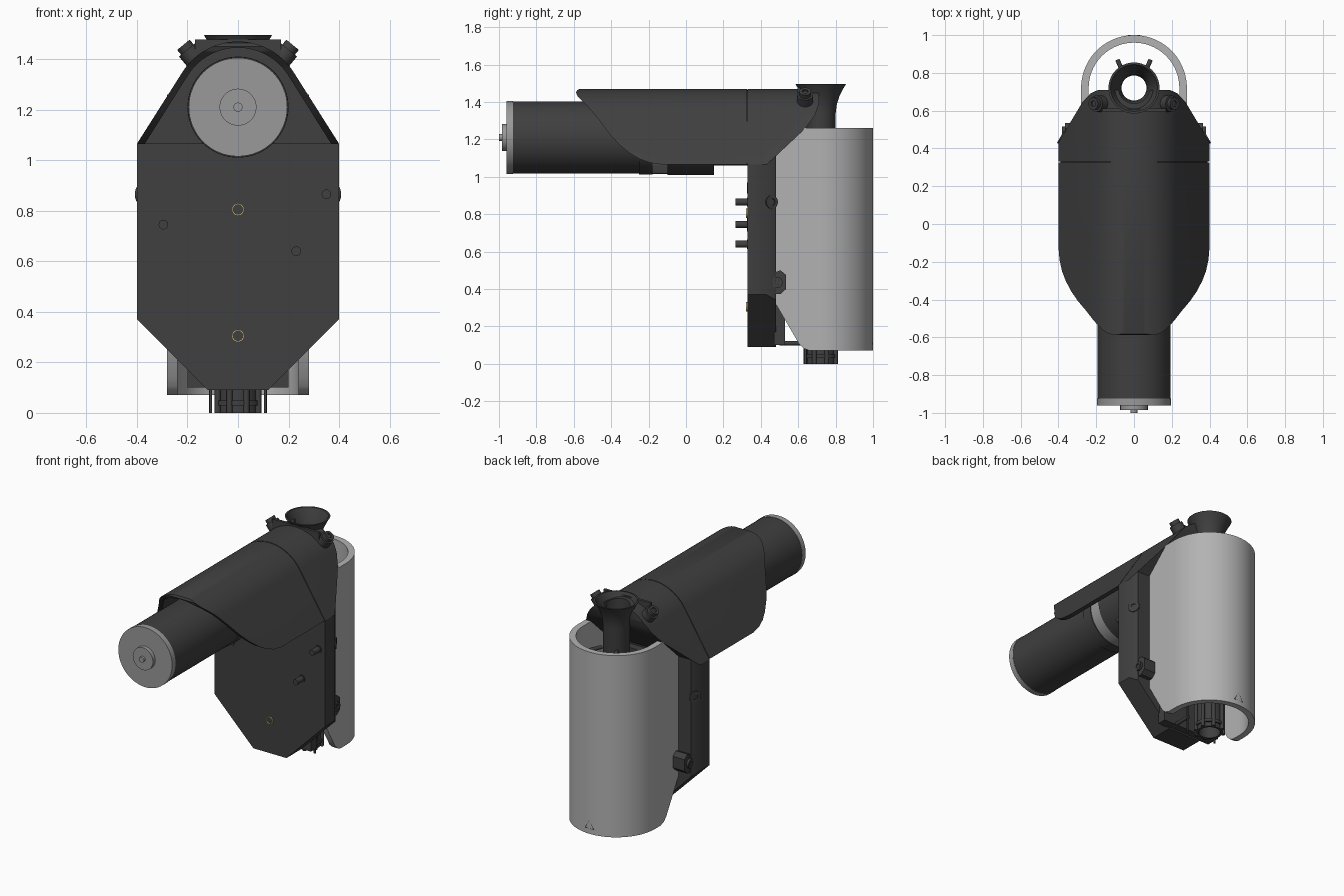
import bpy, bmesh, math
from mathutils import Vector

if "Cube" in bpy.data.objects:
    bpy.data.objects.remove(bpy.data.objects["Cube"])


def mat(name, c):
    m = bpy.data.materials.new(name)
    m.diffuse_color = (*c, 1)
    m.use_nodes = True
    m.node_tree.nodes["Principled BSDF"].inputs["Base Color"].default_value = m.diffuse_color
    return m


DARK = mat("dark_plastic", (0.05, 0.05, 0.05))
LIGHT = mat("light_plastic", (0.45, 0.45, 0.45))
METAL = mat("motor_metal", (0.32, 0.32, 0.32))
BRASS = mat("brass", (0.6, 0.5, 0.25))


def finish(name, bm, m):
    bmesh.ops.recalc_face_normals(bm, faces=bm.faces)
    me = bpy.data.meshes.new(name)
    bm.to_mesh(me)
    bm.free()
    ob = bpy.data.objects.new(name, me)
    bpy.context.collection.objects.link(ob)
    me.materials.append(m)
    return ob


def prism(name, pts, axis, lo, hi, m=DARK):
    """Extrude a 2D outline along x (y,z), y (x,z) or z (x,y)."""
    put = {"x": lambda a, b, t: (t, a, b), "y": lambda a, b, t: (a, t, b),
           "z": lambda a, b, t: (a, b, t)}[axis]
    bm = bmesh.new()
    lower = [bm.verts.new(put(a, b, lo)) for a, b in pts]
    upper = [bm.verts.new(put(a, b, hi)) for a, b in pts]
    bm.faces.new(lower)
    bm.faces.new(upper)
    n = len(pts)
    for i in range(n):
        j = (i + 1) % n
        bm.faces.new((lower[i], lower[j], upper[j], upper[i]))
    return finish(name, bm, m)


def lathe(name, prof, origin, axis=(0, 0, 1), m=DARK, seg=48):
    """Spin a closed (radius, height) profile around an axis."""
    rot = Vector(axis).to_track_quat("Z", "Y")
    bm = bmesh.new()
    rings = []
    for k in range(seg):
        a = math.tau * k / seg
        rings.append([bm.verts.new(rot @ Vector((r * math.cos(a), r * math.sin(a), h)) + Vector(origin))
                      for r, h in prof])
    n = len(prof)
    for k in range(seg):
        A, B = rings[k], rings[(k + 1) % seg]
        for i in range(n):
            j = (i + 1) % n
            bm.faces.new((A[i], A[j], B[j], B[i]))
    return finish(name, bm, m)


def rod(name, p, q, r, m=DARK, seg=48):
    p, q = Vector(p), Vector(q)
    bm = bmesh.new()
    bmesh.ops.create_cone(bm, cap_ends=True, segments=seg, radius1=r, radius2=r, depth=(q - p).length)
    rot = (q - p).to_track_quat("Z", "Y")
    for v in bm.verts:
        v.co = rot @ v.co + (p + q) / 2
    return finish(name, bm, m)


def ring(name, p, axis, r_in, r_out, h, m=DARK, seg=32):
    return lathe(name, [(r_in, 0), (r_out, 0), (r_out, h), (r_in, h)], p, axis, m, seg)


def boolean(ob, cutter, op):
    mod = ob.modifiers.new("cut", "BOOLEAN")
    mod.object, mod.operation, mod.solver = cutter, op, "EXACT"
    bpy.context.view_layer.objects.active = ob
    bpy.ops.object.modifier_apply(modifier=mod.name)
    bpy.data.objects.remove(cutter)


def arch(r, fx, fz, n=32):
    """Arc around the motor axis with straight flanks tangent down to the feet."""
    cz = 1.21
    d = math.hypot(fx, fz - cz)
    t = math.atan2(fz - cz, fx) + math.acos(r / d)
    arc = [(r * math.cos(t + (math.pi - 2 * t) * i / n), cz + r * math.sin(t + (math.pi - 2 * t) * i / n))
           for i in range(n + 1)]
    return [(fx, fz)] + arc + [(-fx, fz)]


def mirrored(half):
    return half + [(-x, y) for x, y in reversed(half)]


# Main housing: front, top and side outlines intersected
body = prism("housing", arch(0.26, 0.4, 1.065) + [(-0.4, 0.37), (-0.12, 0.09), (0.12, 0.09), (0.4, 0.37)],
             "y", 0.33, 0.8)
boolean(body, prism("c", mirrored([(0.5, 0.3), (0.4, 0.3), (0.4, 0.43), (0.28, 0.64), (0.26, 0.68),
                                   (0.23, 0.705), (0.18, 0.72)])[1:-1], "z", 0, 1.6), "INTERSECT")
boolean(body, prism("c", [(0.3, 0), (0.48, 0), (0.48, 1.11), (0.64, 1.26), (0.69, 1.33), (0.71, 1.39),
                          (0.71, 1.5), (0.3, 1.5)], "x", -0.6, 0.6), "INTERSECT")
boolean(body, rod("c", (0, 0.72, 0.8), (0, 0.72, 1.7), 0.082), "DIFFERENCE")
# Round recesses in the front plate
for x, z, r in [(-0.25, 0.905, 0.08), (0.25, 0.905, 0.08), (-0.12, 0.745, 0.038), (0, 0.405, 0.08)]:
    boolean(body, rod("c", (x, 0.3, z), (x, 0.342, z), r), "DIFFERENCE")
    rod("plate_disc", (x, 0.335, z), (x, 0.35, z), r - 0.003)
prism("housing_back", [(-0.2, 0.47), (0.2, 0.47), (0.2, 0.53), (-0.2, 0.53)], "z", 0.1, 1.1)

# Hood over the motor, hollow and cut back in a curve
hood = prism("hood", arch(0.26, 0.4, 1.065), "y", -0.7, 0.325)
boolean(hood, prism("c", [(0.5, 1.0), (-0.13, 1.0), (-0.13, 1.066), (-0.19, 1.074), (-0.25, 1.095),
                          (-0.3, 1.125), (-0.355, 1.17), (-0.41, 1.23), (-0.46, 1.297), (-0.52, 1.37),
                          (-0.58, 1.43), (-0.588, 1.45), (-0.582, 1.463), (-0.565, 1.472), (-0.565, 1.5),
                          (0.5, 1.5)], "x", -0.6, 0.6), "INTERSECT")
boolean(hood, prism("c", arch(0.235, 0.37, 1.063) + [(-0.37, 0.9), (0.37, 0.9)], "y", -0.9, 0.31), "DIFFERENCE")
prism("seam", arch(0.253, 0.39, 1.07), "y", 0.312, 0.34)

# Motor with end cap, shaft and mounting collar
rod("motor", (0, -0.925, 1.21), (0, -0.2, 1.21), 0.193, seg=64)
rod("motor_end_cap", (0, -0.96, 1.21), (0, -0.925, 1.21), 0.195, METAL, 64)
rod("motor_boss", (0, -0.985, 1.21), (0, -0.95, 1.21), 0.073, METAL)
rod("motor_shaft", (0, -1.0, 1.21), (0, -0.95, 1.21), 0.018, METAL, 24)
rod("motor_face_ring", (0, -0.2, 1.21), (0, -0.1, 1.21), 0.194, METAL, 64)
ring("motor_collar", (0, -0.1, 1.21), (0, 1, 0), 0.14, 0.2, 0.25, seg=64)
ring("motor_strap", (0, -0.25, 1.21), (0, 1, 0), 0.19, 0.199, 0.07, seg=64)
rod("motor_gearbox", (0, -0.1, 1.21), (0, 0.34, 1.21), 0.15)

# Locating pins, plate screw and brass inserts
for x, z in [(-0.295, 0.745), (0.23, 0.64), (0.35, 0.865)]:
    rod("pin", (x, 0.265, z), (x, 0.34, z), 0.019, seg=24)
    ring("pin_collar", (x, 0.326, z), (0, 1, 0), 0.019, 0.038 if x < 0 else 0.025, 0.01)
ring("plate_screw", (0, 0.325, 0.94), (0, 1, 0), 0.018, 0.029, 0.01)
for z in (0.805, 0.305):
    ring("brass_insert", (0, 0.322, z), (0, 1, 0), 0.019, 0.025, 0.02, BRASS, 24)

# Light guard: open U-shaped sleeve trimmed at its front edges
def u_arc(r, n=40):
    return [(r * math.cos(math.pi * i / n), 0.72 + r * math.sin(math.pi * i / n)) for i in range(n + 1)]


guard = prism("guard_sleeve", [(0.28, 0.45)] + u_arc(0.28) + [(-0.28, 0.45), (-0.24, 0.45)]
              + u_arc(0.24)[::-1] + [(0.24, 0.45)], "z", 0.07, 1.26, LIGHT)
boolean(guard, prism("c", [(1.1, 0), (0.66, 0), (0.66, 0.071), (0.63, 0.082), (0.605, 0.105), (0.585, 0.14),
                           (0.48, 0.32), (0.48, 1.11), (0.64, 1.265), (0.64, 1.4), (1.1, 1.4)],
                     "x", -0.6, 0.6), "INTERSECT")
tri = [(-0.03, 0.997, 0.105), (0.03, 0.997, 0.105), (0, 0.997, 0.16)]
for i in range(3):
    rod("warning_triangle", tri[i], tri[(i + 1) % 3], 0.003, DARK, 8)
rod("warning_mark", (0, 0.997, 0.118), (0, 0.997, 0.138), 0.003, DARK, 8)

# Funnel and its long feed pipe
lathe("funnel_pipe", [(0.08, 0), (0.08, 1.34), (0.086, 1.385), (0.1, 1.43), (0.12, 1.47), (0.135, 1.495),
                      (0.124, 1.495), (0.105, 1.458), (0.085, 1.415), (0.072, 1.37), (0.066, 1.31),
                      (0.066, 0)], (0, 0.72, 0), seg=64)
prism("funnel_bracket", [(-0.17, 0.595), (0.17, 0.595), (0.17, 0.612), (-0.17, 0.612)], "z", 1.36, 1.478)
ring("pipe_stop", (0, 0.72, 0.03), (0, 0, 1), 0.078, 0.09, 0.02)
for k in range(8):
    a = math.tau * (k + 0.5) / 8
    c, s = math.cos(a), math.sin(a)
    rod("pipe_rib", (0.087 * c, 0.72 + 0.087 * s, 0.0), (0.087 * c, 0.72 + 0.087 * s, 0.25), 0.012, seg=12)

# Paired details on both sides
for s in (-1, 1):
    n = Vector((0.64 * s, 0, 0.77))
    p = Vector((0.165 * s, 0.637, 1.395))
    rod("clamp_ear", p, p + n * 0.055, 0.043, seg=24)
    ring("clamp_washer", p + n * 0.05, n, 0.016, 0.032, 0.03)
    rod("clamp_screw", p, p + n * 0.07, 0.017, seg=6)
    rod("funnel_fin", (0.055 * s, 0.795, 1.2), (0.088 * s, 0.87, 1.2), 0.012, seg=12)
    rod("guide_rod", (0.108 * s, 0.64, 0), (0.108 * s, 0.64, 0.3), 0.006, seg=12)
    rod("guide_arm", (0.1 * s, 0.5, 0.11), (0.1 * s, 0.64, 0.11), 0.012, seg=12)
    prism("side_lug", [(0.45, 0.4), (0.475, 0.372), (0.505, 0.372), (0.535, 0.4), (0.535, 0.475),
                       (0.505, 0.5), (0.45, 0.48)], "x", *sorted((0.26 * s, 0.365 * s)))
    ring("side_screw", (0.355 * s, 0.487, 0.435), (s, 0, 0), 0.014, 0.03, 0.025)
    rod("side_screw_core", (0.355 * s, 0.487, 0.435), (0.372 * s, 0.487, 0.435), 0.015, seg=6)
    d = Vector((0.87 * s, 0.5, 0))
    ring("side_socket", Vector((0.384 * s, 0.457, 0.865)) - d * 0.005, d, 0.018, 0.036, 0.012)

# Smooth shading with sharp edges kept
bpy.ops.object.select_all(action="SELECT")
bpy.context.view_layer.objects.active = body
bpy.ops.object.shade_smooth_by_angle(angle=math.radians(32))
